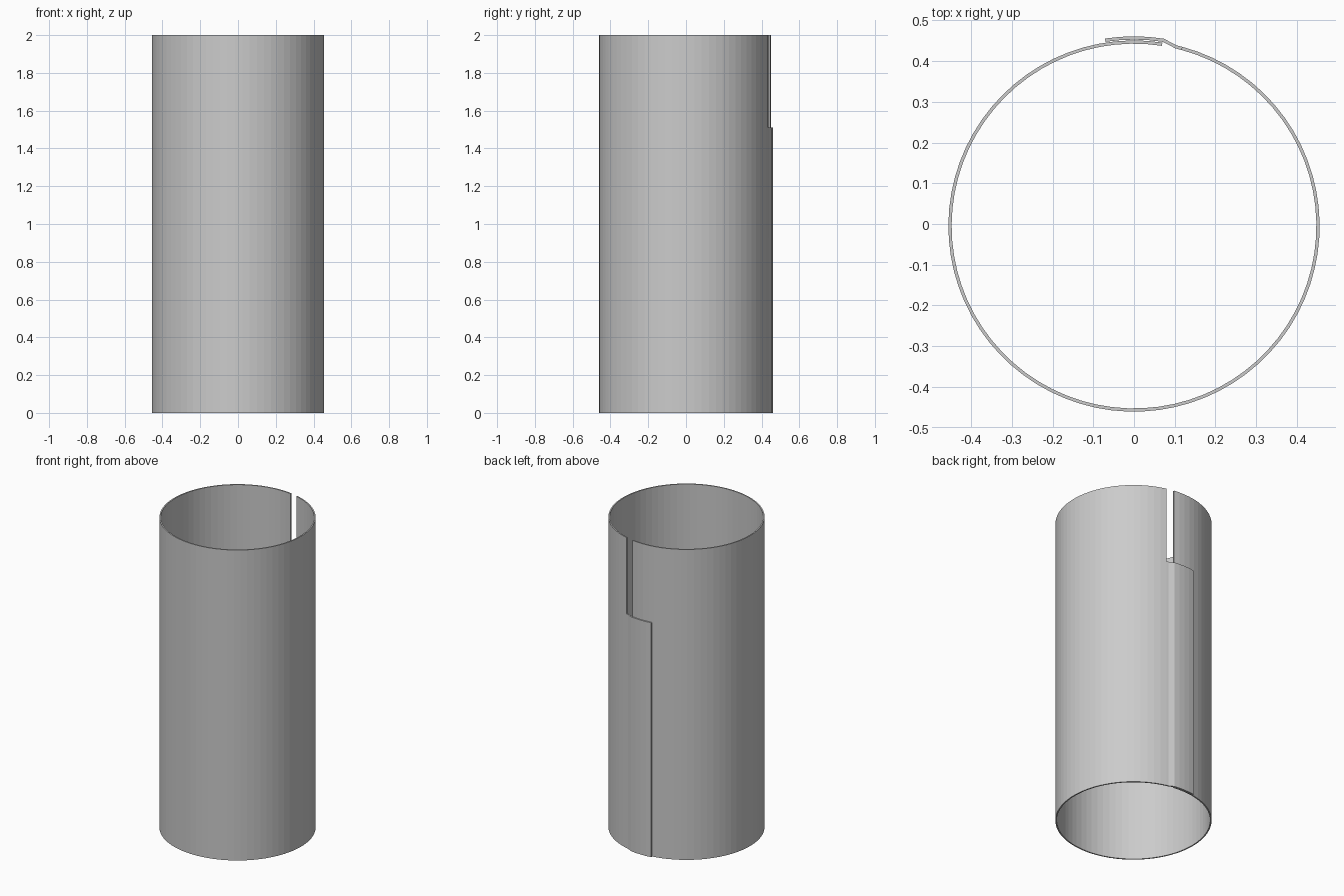
import bpy, bmesh, math

if "Cube" in bpy.data.objects:
    bpy.data.objects.remove(bpy.data.objects["Cube"])

R_MID = 0.452       # mid-wall radius of the rolled sheet
STEP_OUT = 0.010    # how far the flap is offset outwards
WALL = 0.008
CY = -STEP_OUT / 2  # roll axis, so the bounding box stays centred
Z_NOTCH, Z_TOP = 1.51, 2.0


def span(a, b, n):
    return [a + (b - a) * i / n for i in range(n + 1)]


# Stations along the sheet: (angle from the back, radius)
main_wrap = [(a, R_MID) for a in span(8.8, -345.0, 72)]
joggle = [(-346.8, R_MID), (-351.0, R_MID + STEP_OUT)]
flap = [(a, R_MID + STEP_OUT) for a in span(-351.0, -368.8, 4)[1:]]
stations = main_wrap + joggle + flap

# Rolled sheet, with the flap cut away above the notch
bm = bmesh.new()
cols = []
for i, (a, r) in enumerate(stations):
    t = math.radians(a)
    zs = (0, Z_NOTCH, Z_TOP) if i < len(main_wrap) else (0, Z_NOTCH)
    cols.append([bm.verts.new((r * math.sin(t), CY + r * math.cos(t), z)) for z in zs])
for c0, c1 in zip(cols, cols[1:]):
    for k in range(min(len(c0), len(c1)) - 1):
        bm.faces.new((c0[k], c1[k], c1[k + 1], c0[k + 1]))
bm.normal_update()
if bm.faces[:][0].normal.y < 0:
    bmesh.ops.reverse_faces(bm, faces=bm.faces[:])
mesh = bpy.data.meshes.new("rolled_sheet_tube")
bm.to_mesh(mesh)
bm.free()
tube = bpy.data.objects.new("rolled_sheet_tube", mesh)
bpy.context.collection.objects.link(tube)

# Wall thickness
solid = tube.modifiers.new("wall", 'SOLIDIFY')
solid.thickness = WALL
solid.offset = 0
